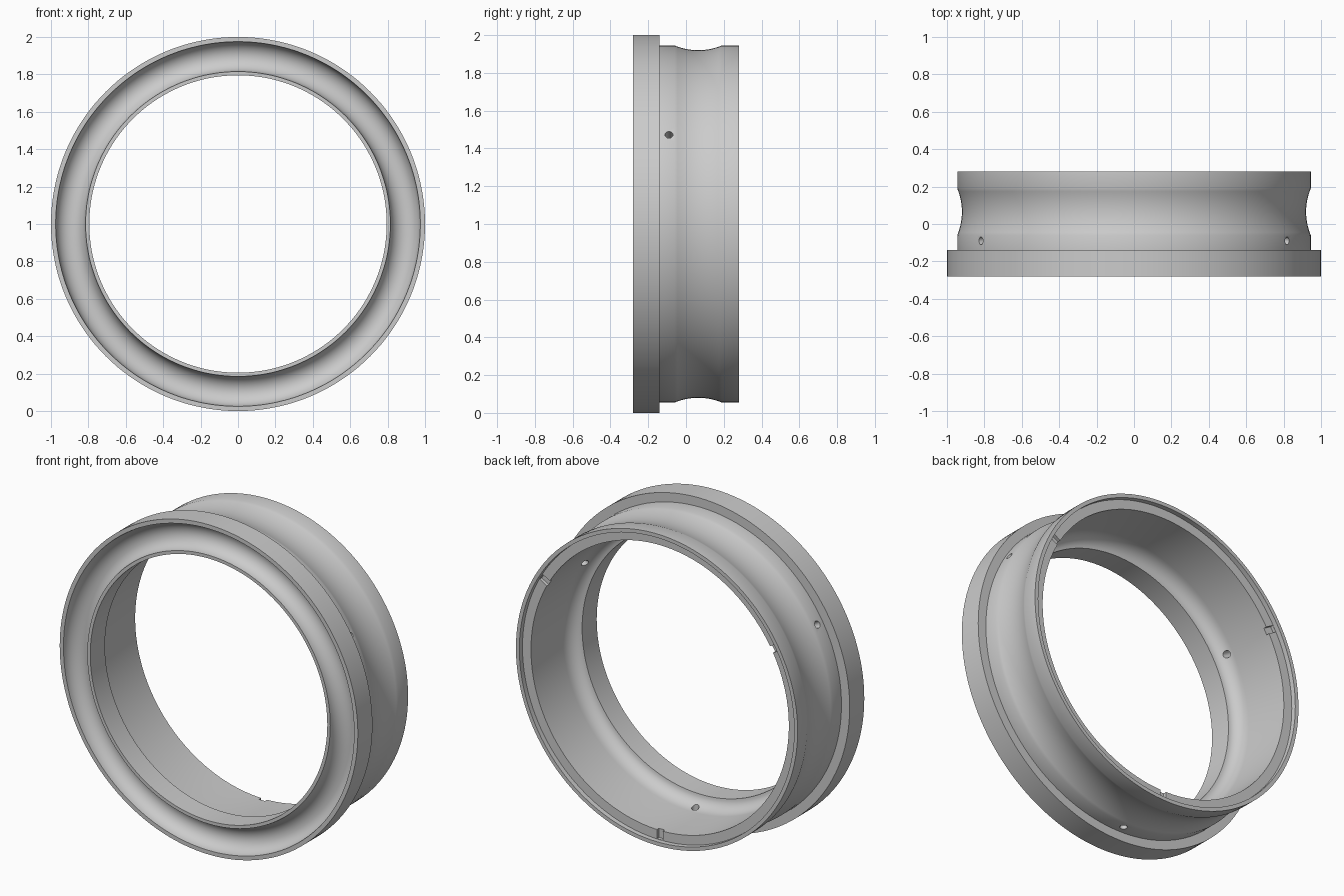
import bpy, bmesh
from math import sin, cos, pi, radians
from mathutils import Matrix

cube = bpy.data.objects.get("Cube")
if cube:
    bpy.data.objects.remove(cube, do_unlink=True)

SEGMENTS = 144
CENTRE = Matrix.Translation((0, 0, 1))

grey = bpy.data.materials.new("plain grey")
grey.use_nodes = True
colour = (0.6, 0.6, 0.6, 1)
grey.diffuse_color = colour
grey.node_tree.nodes["Principled BSDF"].inputs["Base Color"].default_value = colour


def arc(cy, cr, ry, rr, start, end, steps):
    """Elliptical arc in the (y, radius) section."""
    angles = [radians(start + (end - start) * i / steps) for i in range(steps + 1)]
    return [(cy + ry * cos(a), cr + rr * sin(a)) for a in angles]


def make_object(name, bm):
    bmesh.ops.recalc_face_normals(bm, faces=bm.faces)
    mesh = bpy.data.meshes.new(name)
    bm.to_mesh(mesh)
    bm.free()
    mesh.materials.append(grey)
    ob = bpy.data.objects.new(name, mesh)
    bpy.context.collection.objects.link(ob)
    return ob


# Closed cross-section as (y, radius) pairs
section = [(-0.28, 1.0), (-0.14, 1.0), (-0.14, 0.945)]         # front flange
section += [(0.065 + 0.125 * t / 8, 0.92 + 0.025 * (t / 8) ** 2)
            for t in range(-8, 9)]                             # shallow outer groove
section += [(0.28, 0.945), (0.28, 0.922),                      # back rim
            (0.25, 0.922), (0.25, 0.865)]                      # rebate
section += arc(-0.05, 0.795, 0.09, 0.07, 90, 180, 8)           # bore rounding into lip
section += [(-0.28, 0.795)]
section += arc(-0.28, 0.895, 0.08, 0.08, -90, 90, 16)          # round front channel

# Revolve the section about the y axis
bm = bmesh.new()
rings = []
for s in range(SEGMENTS):
    a = 2 * pi * s / SEGMENTS
    rings.append([bm.verts.new((r * cos(a), y, 1 + r * sin(a))) for y, r in section])
for s, ring in enumerate(rings):
    following = rings[(s + 1) % SEGMENTS]
    for i in range(len(section)):
        j = (i + 1) % len(section)
        bm.faces.new((ring[i], ring[j], following[j], following[i]))
wheel_ring = make_object("wheel_ring", bm)

# Cutters: three radial drill holes and three slots in the rebate
bm = bmesh.new()
for degrees in (30, 150, 270):
    turn = CENTRE @ Matrix.Rotation(radians(-degrees), 4, 'Y')
    drill = turn @ Matrix.Translation((0.9, -0.09, 0)) @ Matrix.Rotation(pi / 2, 4, 'Y')
    bmesh.ops.create_cone(bm, cap_ends=True, segments=20, radius1=0.021,
                          radius2=0.021, depth=0.2, matrix=drill)
    slot = turn @ Matrix.Translation((0.88, 0.25, 0)) @ Matrix.Diagonal((0.08, 0.04, 0.04, 1))
    bmesh.ops.create_cube(bm, size=1, matrix=slot)
cutters = make_object("hole_cutters", bm)
cutters.hide_render = True

bpy.ops.object.select_all(action='DESELECT')
wheel_ring.select_set(True)
bpy.context.view_layer.objects.active = wheel_ring
cut = wheel_ring.modifiers.new("holes", 'BOOLEAN')
cut.operation = 'DIFFERENCE'
cut.solver = 'EXACT'
cut.object = cutters
bpy.ops.object.modifier_apply(modifier=cut.name)
bpy.data.objects.remove(cutters, do_unlink=True)
bpy.ops.object.shade_smooth_by_angle(angle=radians(32))
